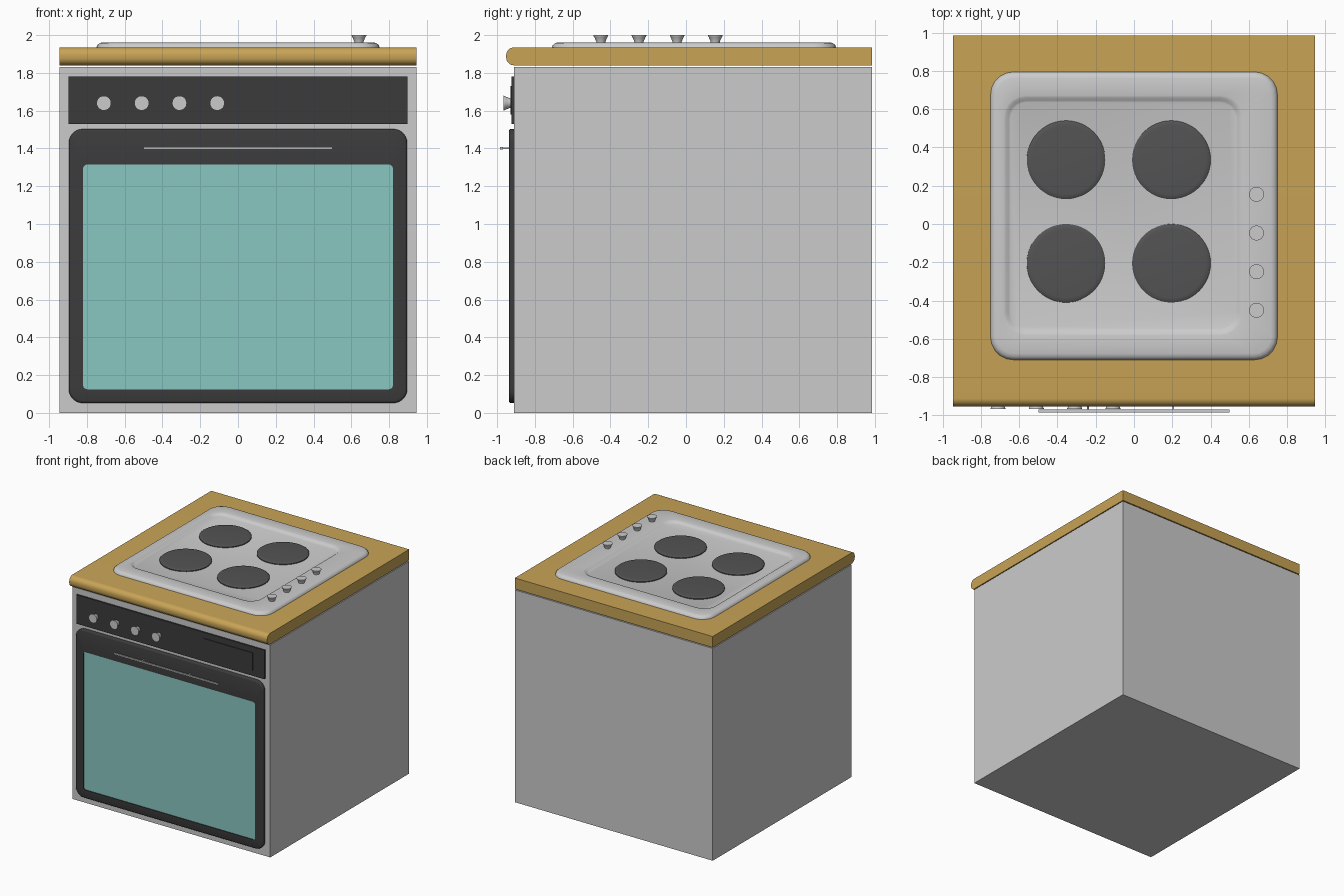
import bpy, bmesh, math

if "Cube" in bpy.data.objects:
    bpy.data.objects.remove(bpy.data.objects["Cube"])


def material(name, rgb):
    m = bpy.data.materials.new(name)
    m.diffuse_color = (*rgb, 1)
    m.use_nodes = True
    m.node_tree.nodes["Principled BSDF"].inputs["Base Color"].default_value = m.diffuse_color
    return m


WOOD = material("wood", (0.58, 0.37, 0.093))
BLACK = material("black_enamel", (0.044, 0.044, 0.044))
IRON = material("cast_iron", (0.087, 0.087, 0.087))
GLASS = material("teal_glass", (0.25, 0.57, 0.53))


def top(u, v, w):
    return (u, v, w)


def front(u, v, w):
    # u across, v up, w outwards from the front
    return (u, -w, v)


def rounded_rect(x0, x1, y0, y1, r, seg=5):
    pts = []
    for cx, cy, a0 in ((x1 - r, y1 - r, 0), (x0 + r, y1 - r, 90),
                       (x0 + r, y0 + r, 180), (x1 - r, y0 + r, 270)):
        for i in range(seg + 1):
            a = math.radians(a0 + 90 * i / seg)
            pts.append((cx + r * math.cos(a), cy + r * math.sin(a)))
    return pts


def circle(cx, cy, r, n):
    return [(cx + r * math.cos(2 * math.pi * i / n), cy + r * math.sin(2 * math.pi * i / n))
            for i in range(n)]


def loft(name, rings, place=top, mat=None, smooth=True):
    """Closed solid through rings of (outline, height)."""
    bm = bmesh.new()
    loops = [[bm.verts.new(place(u, v, w)) for u, v in pts] for pts, w in rings]
    bm.faces.new(loops[0][::-1])
    bm.faces.new(loops[-1])
    for a, b in zip(loops, loops[1:]):
        n = len(a)
        for i in range(n):
            j = (i + 1) % n
            bm.faces.new((a[i], a[j], b[j], b[i]))
    bmesh.ops.recalc_face_normals(bm, faces=bm.faces)
    mesh = bpy.data.meshes.new(name)
    bm.to_mesh(mesh)
    bm.free()
    ob = bpy.data.objects.new(name, mesh)
    bpy.context.collection.objects.link(ob)
    if mat:
        mesh.materials.append(mat)
    if smooth:
        bpy.ops.object.select_all(action='DESELECT')
        ob.select_set(True)
        bpy.context.view_layer.objects.active = ob
        bpy.ops.object.shade_smooth_by_angle(angle=math.radians(40))
    return ob


def box(name, x, y, z, mat=None):
    pts = [(x[0], y[0]), (x[1], y[0]), (x[1], y[1]), (x[0], y[1])]
    return loft(name, [(pts, z[0]), (pts, z[1])], mat=mat, smooth=False)


def knob(name, u, v, w0, w1, place):
    h = w1 - w0
    prof = ((0.024, 0), (0.024, 0.12 * h), (0.034, 0.7 * h), (0.039, 0.9 * h), (0.039, h))
    loft(name, [(circle(u, v, r, 24), w0 + d) for r, d in prof], place)


# Cabinet
box("body", (-0.945, 0.945), (-0.91, 0.985), (0, 1.832))

# Worktop: side profile with rounded front edge, swept across x
z0, z1, r = 1.84, 1.935, 0.042
profile = [(0.985, z0), (0.985, z1)]
for cz, a0 in ((z1 - r, 90), (z0 + r, 180)):
    for i in range(9):
        a = math.radians(a0 + 90 * i / 8)
        profile.append((-0.952 + r + r * math.cos(a), cz + r * math.sin(a)))
loft("worktop", [(profile, -0.945), (profile, 0.945)], lambda u, v, w: (w, u, v), WOOD)

# Hob tray: raised rim with a sunken cooking area
def rim(d, r):
    return rounded_rect(-0.75 + d, 0.75 - d, -0.71 + d, 0.795 - d, r)


def well(d, r):
    return rounded_rect(-0.645 - d, 0.53 + d, -0.545 - d, 0.635 + d, r)


loft("hob_tray", [
    (rim(0, 0.12), 1.933), (rim(0.004, 0.117), 1.946), (rim(0.016, 0.107), 1.957),
    (rim(0.034, 0.09), 1.962), (well(0.036, 0.115), 1.962), (well(0.024, 0.105), 1.959),
    (well(0.01, 0.092), 1.948), (well(0, 0.085), 1.944)])

# Hot plates
for i, (x, y) in enumerate(((-0.355, 0.335), (0.195, 0.335), (-0.355, -0.205), (0.195, -0.205))):
    loft(f"hot_plate_{i + 1}", [(circle(x, y, rr, 48), z) for rr, z in
         ((0.205, 1.942), (0.205, 1.951), (0.197, 1.956), (0.18, 1.958))], mat=IRON)

# Hob and oven knobs
for i in range(4):
    knob(f"hob_knob_{i + 1}", 0.64, 0.155 - 0.202 * i, 1.96, 2.0, top)
    knob(f"oven_knob_{i + 1}", -0.71 + 0.2 * i, 1.64, 0.922, 0.967, front)

# Control panel and display
box("control_panel", (-0.898, 0.898), (-0.923, -0.908), (1.53, 1.78), BLACK)
box("display", (0.32, 0.79), (-0.929, -0.92), (1.58, 1.73), BLACK)


# Oven door frame with a shallow window recess
def door(d, r):
    return rounded_rect(-0.896 + d, 0.896 - d, 0.052 + d, 1.503 - d, r, 6)


def pane(d):
    return rounded_rect(-0.82 + d, 0.82 - d, 0.125 + d, 1.315 - d, 0.022, 6)


loft("oven_door", [(door(0, 0.075), 0.908), (door(0, 0.075), 0.929), (door(0.004, 0.071), 0.935),
                   (door(0.013, 0.062), 0.938), (pane(0), 0.938), (pane(0), 0.928)], front, BLACK)
loft("oven_window", [(pane(0), 0.92), (pane(0), 0.931)], front, GLASS)

# Door handle bar and posts
box("handle_bar", (-0.5, 0.5), (-0.985, -0.97), (1.395, 1.407))
for side, x in (("left", -0.24), ("right", 0.205)):
    loft(f"handle_post_{side}", [(circle(x, 1.401, 0.005, 12), 0.93),
                                 (circle(x, 1.401, 0.005, 12), 0.975)], front)
